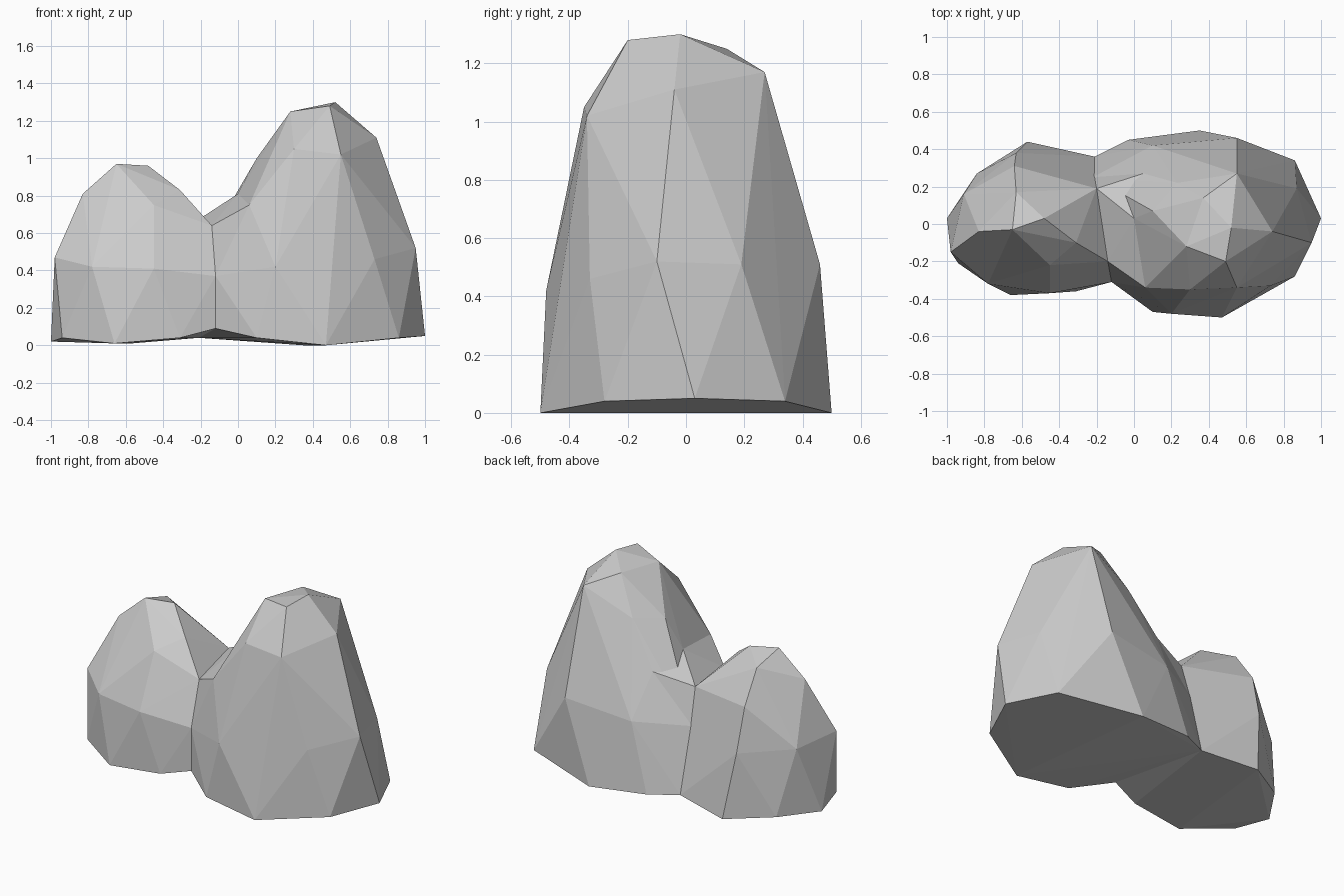
import bpy
import bmesh

default_cube = bpy.data.objects.get("Cube")
if default_cube:
    bpy.data.objects.remove(default_cube, do_unlink=True)

# Stone material
stone = bpy.data.materials.new("light_grey_stone")
stone.use_nodes = True
colour = (0.6, 0.6, 0.6, 1.0)
stone.diffuse_color = colour
shader = stone.node_tree.nodes["Principled BSDF"]
shader.inputs["Base Color"].default_value = colour
shader.inputs["Roughness"].default_value = 0.9


def chiselled_lump(name, *rings):
    """Wrap rings of corner points in a faceted convex stone."""
    mesh = bpy.data.meshes.new(name)
    bm = bmesh.new()
    for ring in rings:
        for corner in ring:
            bm.verts.new(corner)
    hull = bmesh.ops.convex_hull(bm, input=bm.verts[:])
    unused = set(hull["geom_interior"]) | set(hull["geom_unused"])
    loose = [item for item in unused if isinstance(item, bmesh.types.BMVert)]
    bmesh.ops.delete(bm, geom=loose, context="VERTS")
    bmesh.ops.recalc_face_normals(bm, faces=bm.faces[:])
    bm.to_mesh(mesh)
    bm.free()
    mesh.materials.append(stone)
    lump = bpy.data.objects.new(name, mesh)
    bpy.context.collection.objects.link(lump)
    return lump


# Corners where the two lumps meet
seam_base = [(-.12, -.31, .09), (-.21, .36, .04)]
seam_waist = [(-.12, -.31, .37), (-.22, .25, .45)]
seam_top = [(-.14, -.2, .64), (-.2, .19, .68)]
seam_shoulder = [(.06, -.34, .75), (0, .03, .81), (.05, .27, .74)]

# Tall lump
tall_base = [(.1, -.47, .04), (.47, -.5, 0), (.86, -.28, .04), (1, .03, .05),
             (.86, .34, .04), (.35, .5, 0), (-.03, .45, .03)]
tall_waist = [(.2, -.48, .42), (.73, -.33, .46), (.95, -.1, .52),
              (.87, .19, .51), (.55, .46, .51), (.1, .42, .46)]
tall_shoulder = [(.3, -.35, 1.05), (.55, -.34, 1.02), (.74, -.04, 1.11),
                 (.55, .27, 1.17), (.23, .22, 1.02), (.1, .07, 1)]
tall_crown = [(.28, -.12, 1.25), (.49, -.2, 1.28), (.52, -.02, 1.3),
              (.37, .14, 1.25)]
tall_lump = chiselled_lump("tall_lump", seam_base, seam_waist, seam_shoulder,
                           tall_base, tall_waist, tall_shoulder, tall_crown)

# Short lump
short_base = [(-.31, -.36, .04), (-.66, -.38, .01), (-.94, -.21, .04),
              (-1, .03, .02), (-.84, .27, .03), (-.57, .44, .01)]
short_waist = [(-.45, -.37, .41), (-.78, -.32, .42), (-.98, -.15, .47),
               (-.91, .16, .45), (-.63, .38, .43)]
short_shoulder = [(-.31, -.1, .83), (-.45, -.22, .75), (-.83, -.04, .81),
                  (-.64, .31, .71)]
short_crown = [(-.65, -.03, .97), (-.48, .03, .96), (-.63, .17, .91)]
short_lump = chiselled_lump("short_lump", seam_base, seam_waist, seam_top,
                            short_base, short_waist, short_shoulder, short_crown)

# Saddle that fills the notch between the lumps
saddle = chiselled_lump("saddle", seam_waist, seam_top, seam_shoulder,
                        [(.2, 0, .4)])

# Merge the pieces into one boulder
for piece in (short_lump, saddle):
    union = tall_lump.modifiers.new("merge_" + piece.name, "BOOLEAN")
    union.operation = "UNION"
    union.solver = "EXACT"
    union.object = piece
bpy.context.view_layer.update()
graph = bpy.context.evaluated_depsgraph_get()
merged = bpy.data.meshes.new_from_object(tall_lump.evaluated_get(graph))
tall_lump.modifiers.clear()
tall_lump.data = merged
tall_lump.name = "twin_peaked_boulder"
for piece in (short_lump, saddle):
    bpy.data.objects.remove(piece, do_unlink=True)
